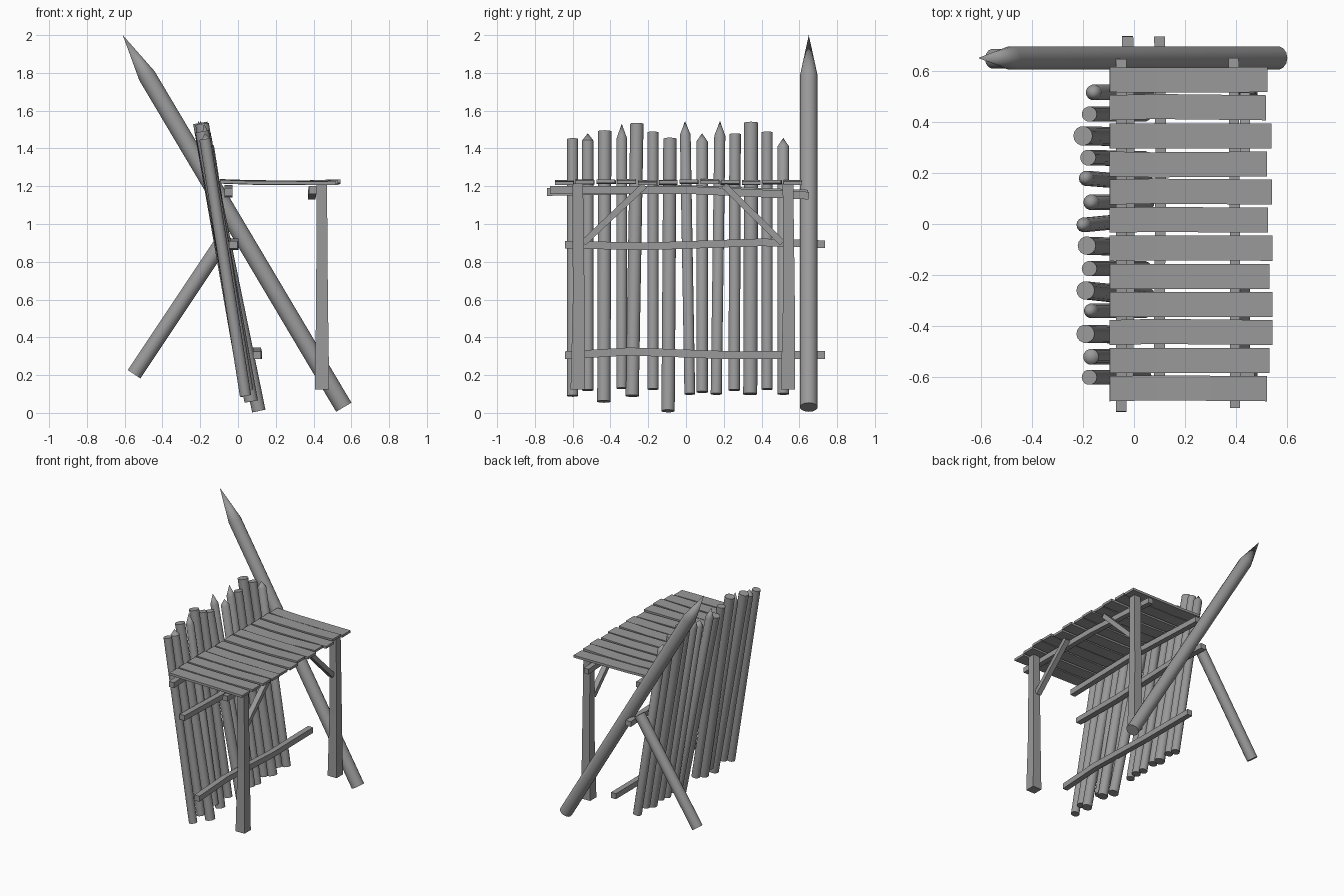
import bpy, bmesh, math, random
from mathutils import Vector

random.seed(4)
cube = bpy.data.objects.get("Cube")
if cube:
    bpy.data.objects.remove(cube, do_unlink=True)

grey = bpy.data.materials.new("weathered grey wood")
grey.use_nodes = True
colour = (0.32, 0.32, 0.32, 1)
grey.diffuse_color = colour
grey.node_tree.nodes["Principled BSDF"].inputs["Base Color"].default_value = colour


def loft(name, rings, sides, side_dir, smooth=False):
    """Join rings (centre, half width along side_dir, half depth) into a solid."""
    axis = (Vector(rings[-1][0]) - Vector(rings[0][0])).normalized()
    u = Vector(side_dir)
    u = (u - axis * u.dot(axis)).normalized()
    v = axis.cross(u)
    bm = bmesh.new()
    loops = []
    for centre, ru, rv in rings:
        c = Vector(centre)
        if ru == 0:
            loops.append([bm.verts.new(c)] * sides)
            continue
        grow = math.sqrt(2) if sides == 4 else 1
        angles = [math.tau * (i + 0.5) / sides for i in range(sides)]
        loops.append([bm.verts.new(c + grow * (u * ru * math.cos(a) + v * rv * math.sin(a)))
                      for a in angles])
    for low, high in zip(loops, loops[1:]):
        for i in range(sides):
            j = (i + 1) % sides
            quad = [low[i], low[j], high[j], high[i]]
            bm.faces.new(list(dict.fromkeys(quad)))
    bm.faces.new(loops[0][::-1])
    if rings[-1][1] > 0:
        bm.faces.new(loops[-1])
    bmesh.ops.recalc_face_normals(bm, faces=bm.faces)
    mesh = bpy.data.meshes.new(name)
    bm.to_mesh(mesh)
    bm.free()
    mesh.materials.append(grey)
    obj = bpy.data.objects.new(name, mesh)
    bpy.context.collection.objects.link(obj)
    if smooth:
        bpy.ops.object.select_all(action='DESELECT')
        obj.select_set(True)
        bpy.context.view_layer.objects.active = obj
        bpy.ops.object.shade_smooth_by_angle(angle=math.radians(35))
    return obj


def log(name, bottom, top, radius, point=0):
    """Round log; point is the length of a sharpened end."""
    a, b = Vector(bottom), Vector(top)
    rings = [(a, radius, radius)]
    if point:
        rings += [(b - (b - a).normalized() * point, radius, radius), (b, 0, 0)]
    else:
        rings += [(b, radius, radius)]
    return loft(name, rings, 14, (0, 1, 0), True)


def beam(name, points, half_w, half_h, side_dir=(1, 0, 0)):
    return loft(name, [(p, half_w, half_h) for p in points], 4, side_dir)


# Big sharpened pole and the strut propping it
log("leaning_pole", (0.56, 0.65, 0.03), (-0.61, 0.65, 2.0), 0.047, 0.25)
log("pole_strut", (-0.55, 0.647, 0.205), (-0.06, 0.647, 0.94), 0.04)

# Palisade stakes: y bottom, y top, x bottom, x top, z bottom, z top, radius, point
stakes = [
    (-0.60, -0.60, 0.04, -0.175, 0.09, 1.45, 0.03, 0),
    (-0.52, -0.52, 0.05, -0.175, 0.12, 1.48, 0.031, 0.04),
    (-0.435, -0.43, 0.07, -0.19, 0.06, 1.49, 0.036, 0),
    (-0.34, -0.34, 0.04, -0.18, 0.13, 1.53, 0.029, 0.08),
    (-0.285, -0.26, 0.05, -0.19, 0.09, 1.53, 0.036, 0),
    (-0.175, -0.175, 0.04, -0.175, 0.125, 1.485, 0.03, 0),
    (-0.095, -0.085, 0.11, -0.185, 0.01, 1.45, 0.036, 0),
    (0.02, -0.005, 0.05, -0.21, 0.10, 1.545, 0.029, 0.075),
    (0.085, 0.085, 0.05, -0.175, 0.11, 1.48, 0.031, 0.045),
    (0.16, 0.18, 0.05, -0.20, 0.10, 1.545, 0.03, 0.08),
    (0.255, 0.26, 0.04, -0.18, 0.12, 1.475, 0.031, 0),
    (0.34, 0.345, 0.05, -0.20, 0.10, 1.535, 0.038, 0),
    (0.43, 0.43, 0.04, -0.175, 0.125, 1.485, 0.03, 0),
    (0.515, 0.515, 0.05, -0.165, 0.10, 1.455, 0.031, 0.045),
]
for n, (y0, y1, x0, x1, z0, z1, r, point) in enumerate(stakes, 1):
    log(f"palisade_stake_{n}", (x0, y0, z0), (x1, y1, z1), r, point)

# Rails behind the stakes
beam("lower_rail", [(0.10, -0.64, 0.305), (0.10, -0.3, 0.325),
                    (0.105, 0.25, 0.305), (0.10, 0.735, 0.307)], 0.021, 0.021)
beam("upper_rail", [(-0.025, -0.64, 0.89), (-0.02, -0.2, 0.882),
                    (-0.02, 0.4, 0.903), (-0.025, 0.735, 0.893)], 0.022, 0.02)

# Beams under the platform
beam("inner_platform_beam", [(-0.05, -0.735, 1.17), (-0.05, 0, 1.185),
                             (-0.05, 0.645, 1.16)], 0.021, 0.021)
beam("outer_platform_beam", [(0.395, -0.72, 1.18), (0.395, 0, 1.18),
                             (0.39, 0.65, 1.15)], 0.02, 0.02)

# Tapered posts and their diagonal braces
for side, y, brace_top in (("front", -0.573, -0.22), ("back", 0.54, 0.2)):
    loft(f"{side}_post", [((0.445, y, 0.125), 0.038, 0.038),
                          ((0.445, y + 0.005, 0.6), 0.031, 0.031),
                          ((0.443, y, 1.215), 0.028, 0.028)], 4, (1, 0, 0))
    inward = 0.03 if y < 0 else -0.03
    beam(f"{side}_brace", [(0.435, y + inward, 0.90), (0.435, brace_top, 1.205)], 0.02, 0.017)

# Twelve uneven platform planks
for i in range(12):
    y = 0.565 - i * 0.11
    right = random.uniform(0.515, 0.545)
    z = 1.222 + random.uniform(-0.004, 0.004)
    bend = random.uniform(-0.006, 0.006)
    tilt = random.uniform(-0.006, 0.006)
    beam(f"platform_plank_{i + 1}",
         [(-0.095, y, z + 0.004), (0.08, y + bend, z - 0.002),
          (0.3, y + bend / 2, z - 0.003), (right, y, z + tilt)],
         0.049, 0.009, (0, 1, 0))
